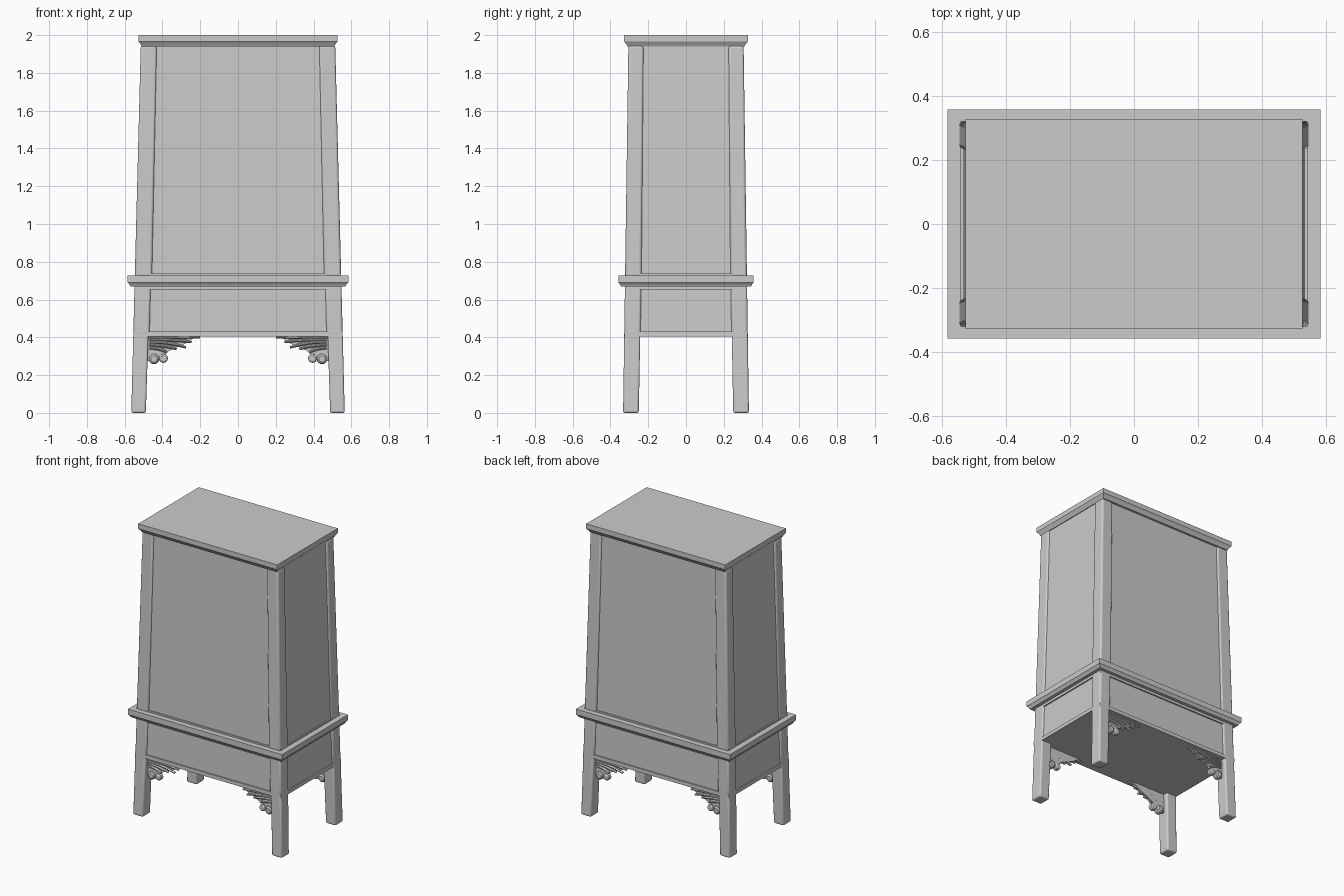
import bpy, bmesh, math
from mathutils import Vector

if "Cube" in bpy.data.objects:
    bpy.data.objects.remove(bpy.data.objects["Cube"])


def loft(name, rings, bevel=0.0):
    """Skin a list of equal-length rings and cap both ends."""
    bm = bmesh.new()
    vs = [[bm.verts.new(p) for p in r] for r in rings]
    n = len(rings[0])
    for a, b in zip(vs, vs[1:]):
        for i in range(n):
            j = (i + 1) % n
            bm.faces.new((a[i], a[j], b[j], b[i]))
    bm.faces.new(vs[0])
    bm.faces.new(vs[-1])
    bmesh.ops.recalc_face_normals(bm, faces=bm.faces[:])
    me = bpy.data.meshes.new(name)
    bm.to_mesh(me)
    bm.free()
    ob = bpy.data.objects.new(name, me)
    bpy.context.collection.objects.link(ob)
    if bevel:
        m = ob.modifiers.new("bevel", 'BEVEL')
        m.width, m.segments = bevel, 3
        m.limit_method = 'ANGLE'
    bpy.ops.object.select_all(action='DESELECT')
    ob.select_set(True)
    bpy.context.view_layer.objects.active = ob
    bpy.ops.object.shade_smooth_by_angle(angle=math.radians(35))
    return ob


def rect(x0, x1, y0, y1, z):
    return [(x0, y0, z), (x1, y0, z), (x1, y1, z), (x0, y1, z)]


def slab(name, profile):
    """Centred block from (half width, half depth, z) levels."""
    return loft(name, [rect(-x, x, -y, y, z) for x, y, z in profile])


# Outer envelope tapers continuously from floor to top
def ox(z): return 0.565 - 0.0258 * z
def oy(z): return 0.333 - 0.0144 * z


def tapered(name, z0, z1, inset=0.0):
    return slab(name, [(ox(z) - inset, oy(z) - inset, z) for z in (z0, z1)])


# Cabinet bodies (recessed panels) and rails
tapered("upper_panels", 0.72, 1.95, 0.010)
tapered("lower_panels", 0.42, 0.68, 0.010)
tapered("bottom_rail", 0.405, 0.43, 0.001)
tapered("apron_top_rail", 0.652, 0.68, 0.001)
tapered("upper_bottom_rail", 0.725, 0.737, 0.001)

# Mouldings with chamfered undersides
slab("waist_moulding", [(0.570, 0.345, 0.67), (0.574, 0.349, 0.68),
                        (0.584, 0.358, 0.69), (0.584, 0.358, 0.727)])
slab("top_slab", [(0.510, 0.310, 1.94), (0.515, 0.315, 1.95),
                  (0.527, 0.328, 1.967), (0.527, 0.328, 2.0)])


# Corner posts and splayed legs
def corner(name, sx, sy, levels, bevel):
    rings = [rect(sx * xi, sx * ox(z), sy * yi, sy * oy(z), z) for xi, yi, z in levels]
    return loft(name, rings, bevel)


# Carved bracket parts: tapering tube through points, flattened in depth
def tube(name, pts, radii, sx, sy, y, depth, steps=8, n=10):
    p = [Vector((x, 0, z)) for x, z in pts]
    rings = []
    for k in range(steps + 1):
        t = k / steps
        c = p[0] * (1 - t) ** 2 + p[1] * 2 * t * (1 - t) + p[2] * t * t
        d = ((p[1] - p[0]) * (1 - t) + (p[2] - p[1]) * t).normalized()
        side = Vector((-d.z, 0, d.x))
        r = radii[0] * (1 - t) ** 2 + radii[1] * 2 * t * (1 - t) + radii[2] * t * t
        ring = []
        for i in range(n):
            a = 2 * math.pi * i / n
            q = c + side * (r * math.cos(a))
            ring.append((sx * q.x, sy * (y + depth * r * math.sin(a)), q.z))
        rings.append(ring)
    return loft(name, rings)


def scroll(name, x, z, r, sx, sy, y, h):
    """Rounded button lying across the bracket's thickness."""
    rings = []
    for f, k in ((-1, 0.6), (-0.7, 0.92), (0, 1), (0.7, 0.92), (1, 0.6)):
        rings.append([(sx * (x + r * k * math.cos(a)), sy * (y + f * h), z + r * k * math.sin(a))
                      for a in [2 * math.pi * i / 16 for i in range(16)]])
    return loft(name, rings)


OUTLINE = [(0.49, 0.41), (0.21, 0.41), (0.25, 0.385), (0.29, 0.36), (0.33, 0.345),
           (0.37, 0.325), (0.40, 0.305), (0.43, 0.275), (0.49, 0.275)]
RIBS = [((0.47, 0.395), (0.34, 0.402), (0.20, 0.400)),
        ((0.47, 0.385), (0.35, 0.392), (0.245, 0.375)),
        ((0.47, 0.372), (0.37, 0.380), (0.275, 0.346)),
        ((0.47, 0.358), (0.39, 0.362), (0.325, 0.337)),
        ((0.47, 0.342), (0.41, 0.346), (0.375, 0.318))]

for sx, sname in ((-1, "left"), (1, "right")):
    for sy, yname in ((-1, "front"), (1, "back")):
        tag = f"{yname}_{sname}"
        corner(tag + "_upper_post", sx, sy,
               [(0.455, 0.235, 0.72), (0.43, 0.225, 1.945)], 0.012)
        corner(tag + "_lower_post", sx, sy,
               [(0.468, 0.24, 0.41), (0.462, 0.237, 0.68)], 0.012)
        corner(tag + "_leg", sx, sy,
               [(0.488, 0.25, 0.0), (0.474, 0.242, 0.43)], 0.01)
        # bracket backing plate, fanned ribs and scroll foot
        loft(tag + "_bracket_plate",
             [[(sx * x, sy * y, z) for x, z in OUTLINE] for y in (0.275, 0.295)])
        for i, r in enumerate(RIBS):
            tube(f"{tag}_bracket_rib_{i + 1}", r, (0.006, 0.014, 0.006), sx, sy, 0.29, 1.6)
        scroll(tag + "_bracket_scroll", 0.395, 0.289, 0.024, sx, sy, 0.288, 0.018)
        scroll(tag + "_bracket_foot", 0.445, 0.286, 0.028, sx, sy, 0.288, 0.022)
